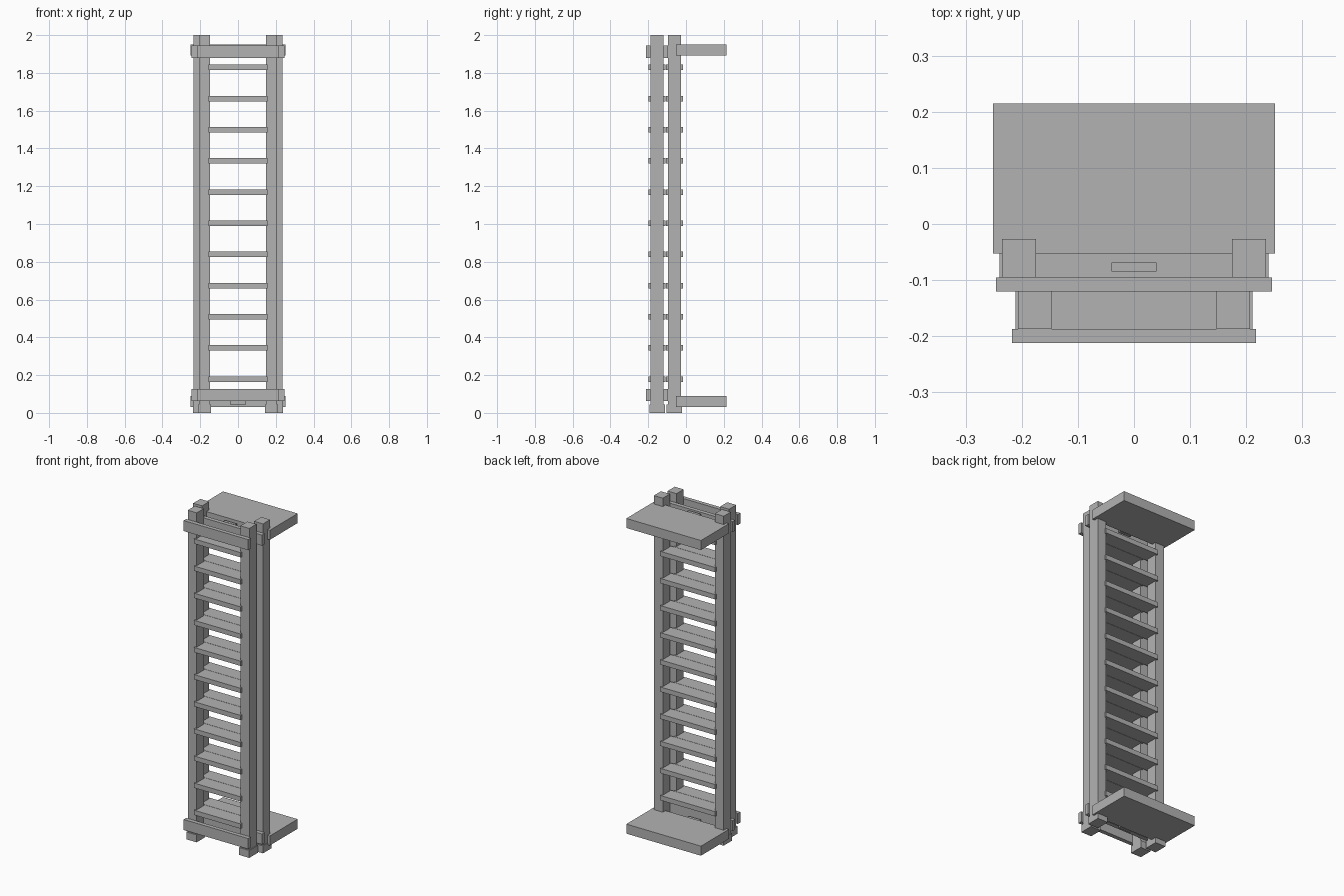
import bpy
import bmesh

if "Cube" in bpy.data.objects:
    bpy.data.objects.remove(bpy.data.objects["Cube"])

grey = bpy.data.materials.new("plain grey")
grey.diffuse_color = (0.45, 0.45, 0.45, 1)
grey.use_nodes = True
grey.node_tree.nodes["Principled BSDF"].inputs["Base Color"].default_value = grey.diffuse_color


def box(name, x, y, z):
    """Box spanning the given (low, high) ranges on each axis."""
    bm = bmesh.new()
    bmesh.ops.create_cube(bm, size=1)
    for v in bm.verts:
        v.co = [r[0] + (c + 0.5) * (r[1] - r[0]) for c, r in zip(v.co, (x, y, z))]
    mesh = bpy.data.meshes.new(name)
    bm.to_mesh(mesh)
    bm.free()
    mesh.materials.append(grey)
    obj = bpy.data.objects.new(name, mesh)
    bpy.context.collection.objects.link(obj)
    return obj


def ladder(name, post_x, mid_y, step_half, rail_half):
    """One ladder section: posts, feet, steps and two cross rails."""
    for side, label in ((-1, "left"), (1, "right")):
        x = side * post_x
        box(f"{name}_post_{label}", (x - 0.03, x + 0.03),
            (mid_y - 0.034, mid_y + 0.034), (0.01, 2))
        box(f"{name}_foot_{label}", (x - 0.0345, x + 0.0345),
            (mid_y - 0.041, mid_y + 0.041), (0, 0.045))
    # evenly spaced treads
    for i in range(11):
        z = 0.179 + 0.165 * i
        box(f"{name}_step", (-step_half, step_half),
            (mid_y - 0.0455, mid_y + 0.0445), (z - 0.0145, z + 0.0145))
    # cross rails on the front of the posts
    for z in (0.062, 1.88):
        box(f"{name}_rail", (-rail_half, rail_half),
            (mid_y - 0.059, mid_y - 0.034), (z, z + 0.064))


ladder("front", 0.177, -0.153, 0.157, 0.217)
ladder("back", 0.205, -0.061, 0.185, 0.246)

# wide platforms behind the ladder, each with a small tab in front
for z in (0.032, 1.891):
    box("platform", (-0.251, 0.251), (-0.053, 0.215), (z, z + 0.058))
    box("platform_tab", (-0.04, 0.04), (-0.085, -0.069), (z + 0.01, z + 0.048))
